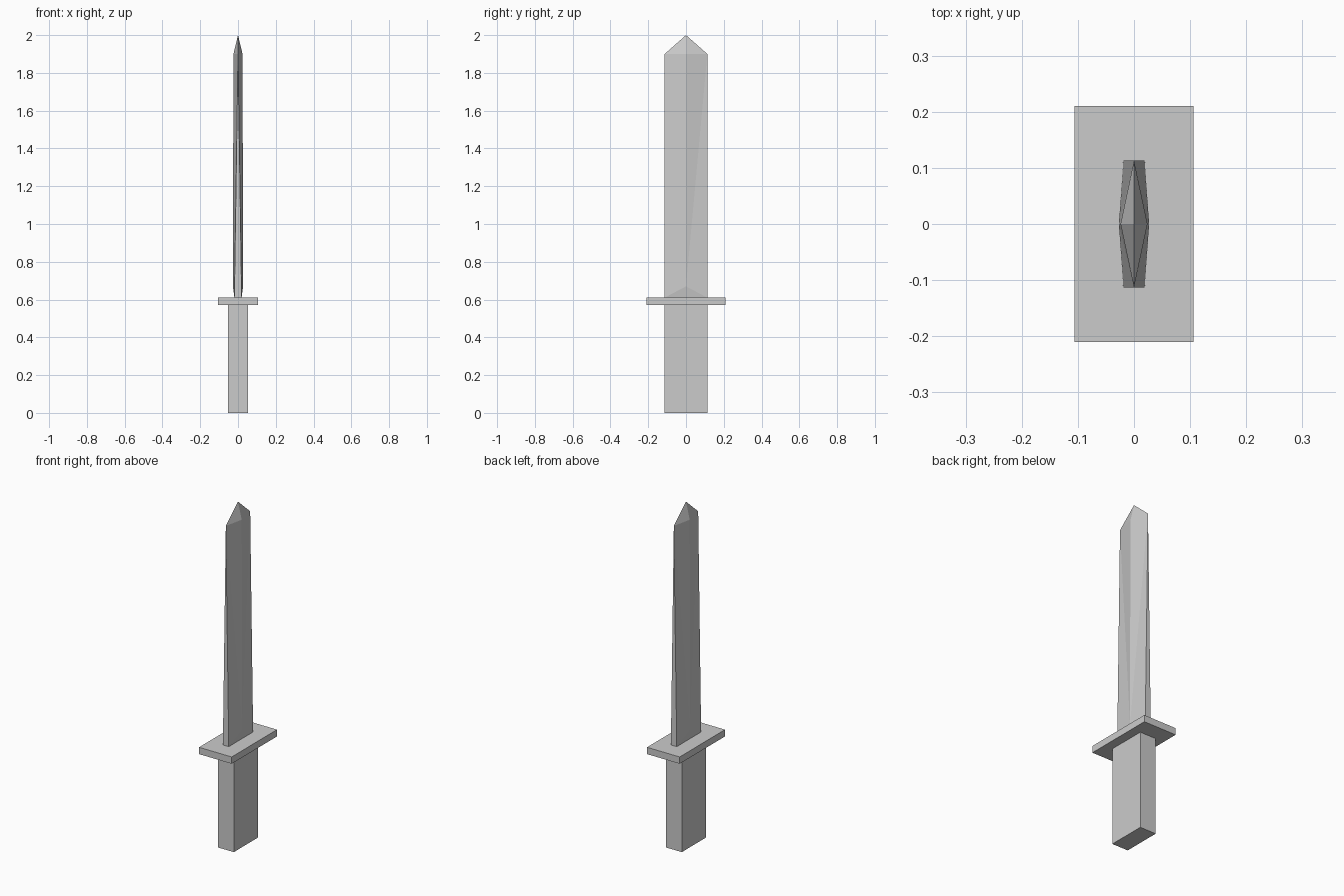
import bpy, bmesh

if "Cube" in bpy.data.objects:
    bpy.data.objects.remove(bpy.data.objects["Cube"])


def box(name, half_x, half_y, z0, z1):
    bpy.ops.mesh.primitive_cube_add(size=1, location=(0, 0, (z0 + z1) / 2))
    ob = bpy.context.object
    ob.name = name
    ob.scale = (2 * half_x, 2 * half_y, z1 - z0)
    bpy.ops.object.transform_apply(location=True, rotation=False, scale=True)
    return ob


# Grip and crossguard
box("grip", 0.052, 0.113, 0, 0.57)
box("guard", 0.106, 0.21, 0.57, 0.61)

# Blade: rectangular root narrowing to a diamond section, then a point
W, ROOT, SHOULDER = 0.113, 0.61, 1.9
bm = bmesh.new()
v = lambda x, y, z: bm.verts.new((x, y, z))
tip = v(0, 0, 2)
edge = {s: v(0, s * W, SHOULDER) for s in (-1, 1)}
root = {(a, s): v(a * 0.019, s * W, ROOT) for a in (-1, 1) for s in (-1, 1)}
for a in (-1, 1):
    low, high = v(a * 0.027, 0, 0.67), v(a * 0.024, 0, SHOULDER)
    bm.faces.new((root[a, -1], root[a, 1], low))      # bevel at the root
    for s in (-1, 1):
        bm.faces.new((low, root[a, s], edge[s]))      # flat of the blade
        bm.faces.new((low, edge[s], high))
        bm.faces.new((high, edge[s], tip))            # point
for s in (-1, 1):
    bm.faces.new((root[-1, s], root[1, s], edge[s]))  # narrow cutting edge
bm.faces.new((root[-1, -1], root[1, -1], root[1, 1], root[-1, 1]))
bmesh.ops.recalc_face_normals(bm, faces=bm.faces)
mesh = bpy.data.meshes.new("blade")
bm.to_mesh(mesh)
bm.free()
bpy.context.collection.objects.link(bpy.data.objects.new("blade", mesh))
